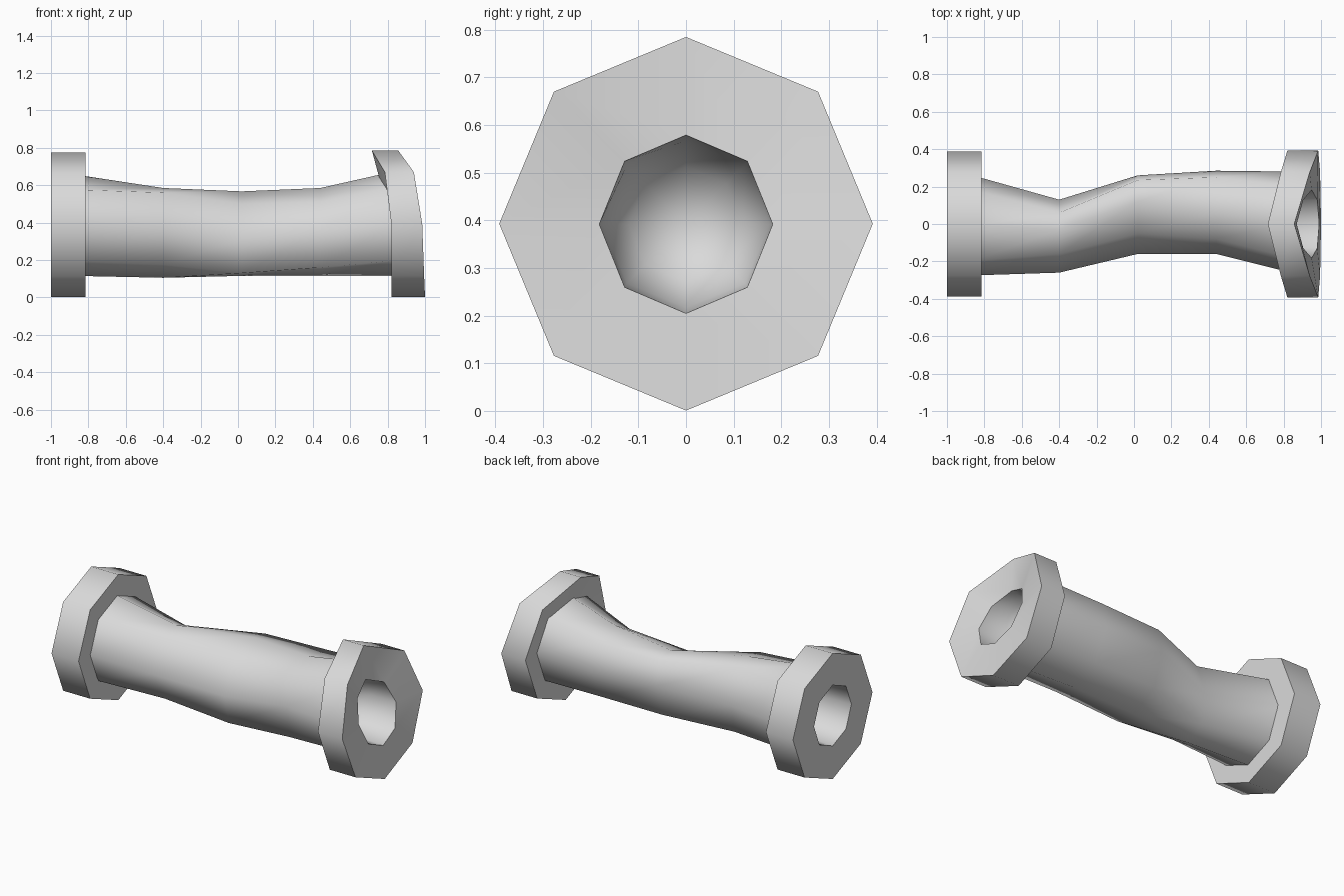
import bpy
import bmesh
from math import sin, cos, pi, radians

SIDES = 8
AXIS_Z = 0.392

cube = bpy.data.objects.get("Cube")
if cube:
    bpy.data.objects.remove(cube, do_unlink=True)

grey = bpy.data.materials.new("light_grey")
grey.use_nodes = True
grey.diffuse_color = (0.7, 0.7, 0.7, 1)
grey.node_tree.nodes["Principled BSDF"].inputs["Base Color"].default_value = (0.7, 0.7, 0.7, 1)


def octagon(ry, rz, cy=0.0, cz=AXIS_Z):
    """(y, z) corners, starting at the top and turning toward the back."""
    turns = [2 * pi * k / SIDES for k in range(SIDES)]
    return [(cy + ry * sin(a), cz + rz * cos(a)) for a in turns]


def ring(bm, xs, corners):
    """Loop of corners; xs runs from the top corner down to the bottom one."""
    return [bm.verts.new((xs[min(k, SIDES - k)], y, z)) for k, (y, z) in enumerate(corners)]


def bridge(bm, rings):
    for a, b in zip(rings, rings[1:]):
        for k in range(SIDES):
            j = (k + 1) % SIDES
            bm.faces.new((a[k], a[j], b[j], b[k]))


def finish(bm, name):
    mesh = bpy.data.meshes.new(name)
    bm.to_mesh(mesh)
    bm.free()
    mesh.materials.append(grey)
    obj = bpy.data.objects.new(name, mesh)
    bpy.context.collection.objects.link(obj)
    bpy.ops.object.select_all(action="DESELECT")
    obj.select_set(True)
    bpy.context.view_layer.objects.active = obj
    bpy.ops.object.shade_smooth_by_angle(angle=radians(62))


def flange(name, side, radius, inner, outer, rim, cz):
    """Octagonal collar with a rounded socket in its outer face."""
    bm = bmesh.new()
    seat = [(x + inner[-1]) / 2 for x in inner]
    collar = octagon(radius, radius, 0, cz)
    layers = [
        (seat, octagon(0.2, 0.2)),
        (inner, collar),
        (outer, collar),
        (rim, octagon(0.182, 0.187)),
        ([0.78] * 5, octagon(0.175, 0.175)),
        ([0.67] * 5, octagon(0.12, 0.12)),
    ]
    rings = [ring(bm, [side * x for x in xs], corners) for xs, corners in layers]
    bridge(bm, rings)
    tip = bm.verts.new((side * 0.62, 0, AXIS_Z))
    last = rings[-1]
    for k in range(SIDES):
        bm.faces.new((last[k], last[(k + 1) % SIDES], tip))
    # Consistent outward winding on either end
    if side < 0:
        bmesh.ops.reverse_faces(bm, faces=bm.faces[:])
    finish(bm, name)


# End collars: one straight, one with its upper half leaning inward
flange("right_flange", -1, 0.387, [0.816] * 5, [1.0] * 5, [1.0] * 5, 0.388)
flange("left_flange", 1, 0.392,
       [0.716, 0.785, 0.82, 0.82, 0.82],
       [0.857, 0.94, 0.985, 0.995, 1.0],
       [0.87, 0.905, 0.95, 0.98, 0.99], 0.393)

# Bent, slightly twisted pipe: uneven sections between two regular ends
SECTIONS = [
    (-0.86, octagon(0.267, 0.27, -0.008, 0.385)),
    (-0.4, [(-0.03, 0.585), (0.06, 0.55), (0.13, 0.34), (0.1, 0.17),
            (-0.02, 0.105), (-0.14, 0.175), (-0.26, 0.37), (-0.16, 0.56)]),
    (0.02, [(0.12, 0.567), (0.235, 0.545), (0.26, 0.4), (0.2, 0.2),
            (0.02, 0.115), (-0.12, 0.13), (-0.16, 0.31), (-0.05, 0.5)]),
    (0.44, [(0.06, 0.585), (0.25, 0.55), (0.285, 0.38), (0.2, 0.2),
            (0.03, 0.115), (-0.13, 0.16), (-0.16, 0.36), (-0.08, 0.51)]),
    (0.84, octagon(0.27, 0.28, 0.01, 0.395)),
]
bm = bmesh.new()
bridge(bm, [ring(bm, [x] * 5, corners) for x, corners in SECTIONS])
bmesh.ops.reverse_faces(bm, faces=bm.faces[:])
finish(bm, "bent_pipe")
